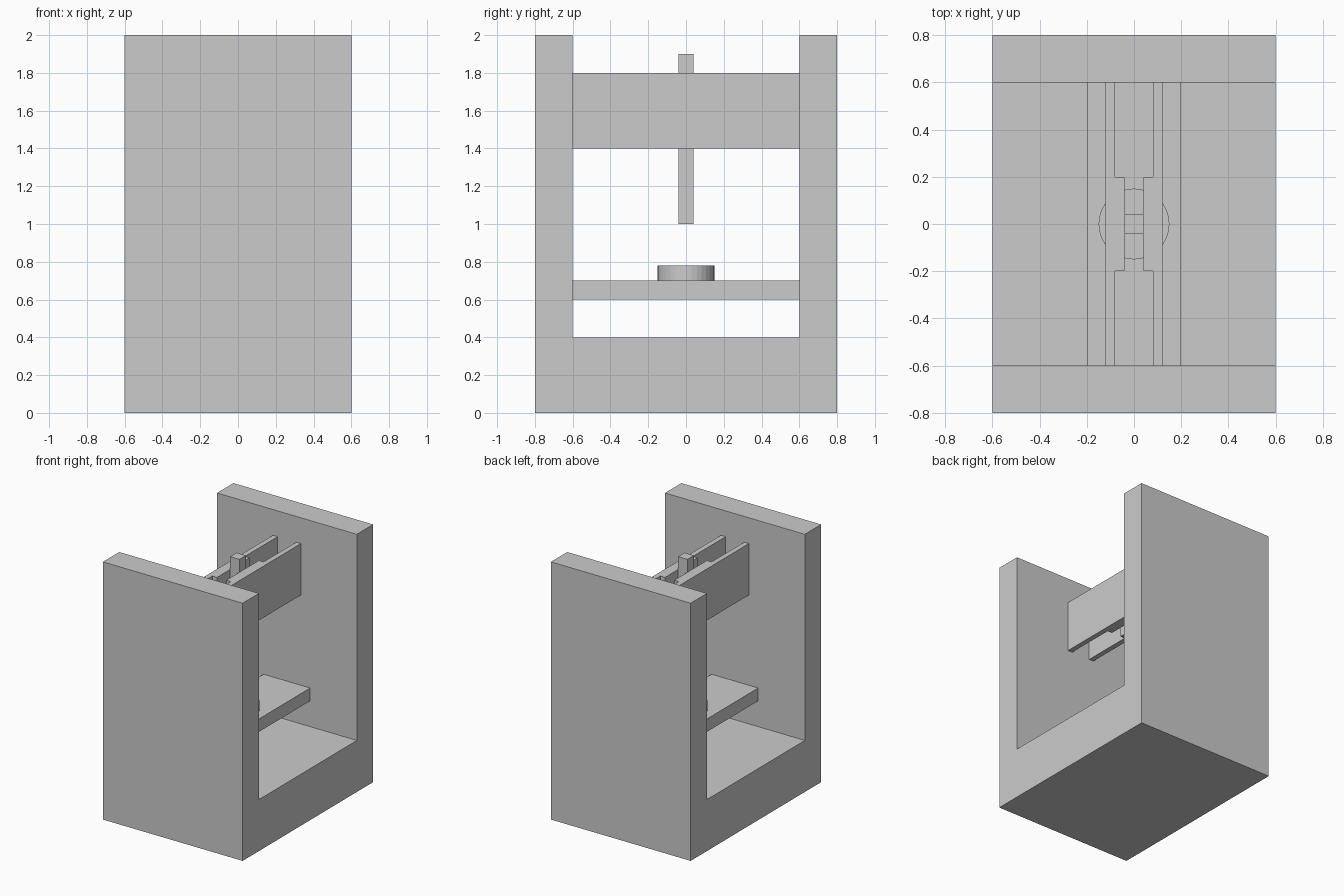
import bpy
import bmesh

if "Cube" in bpy.data.objects:
    bpy.data.objects.remove(bpy.data.objects["Cube"])


def prism(name, profile, axis, lo, hi):
    """Extrude a closed 2D profile along x (profile in y,z) or z (profile in x,y)."""
    bm = bmesh.new()
    place = (lambda a, b: (lo, a, b)) if axis == 'x' else (lambda a, b: (a, b, lo))
    face = bm.faces.new([bm.verts.new(place(a, b)) for a, b in profile])
    moved = bmesh.ops.extrude_face_region(bm, geom=[face])['geom']
    step = (hi - lo, 0, 0) if axis == 'x' else (0, 0, hi - lo)
    bmesh.ops.translate(bm, vec=step, verts=[g for g in moved if isinstance(g, bmesh.types.BMVert)])
    bmesh.ops.recalc_face_normals(bm, faces=bm.faces)
    mesh = bpy.data.meshes.new(name)
    bm.to_mesh(mesh)
    bm.free()
    obj = bpy.data.objects.new(name, mesh)
    bpy.context.collection.objects.link(obj)
    return obj


def rect(a, b):
    return [(-a, -b), (a, -b), (a, b), (-a, b)]


# U-shaped frame: base block with two upright walls
prism("frame", [(-0.8, 0), (0.8, 0), (0.8, 2), (0.6, 2), (0.6, 0.4),
                (-0.6, 0.4), (-0.6, 2), (-0.8, 2)], 'x', -0.6, 0.6)

# Table spanning the walls
prism("table", rect(0.2, 0.6), 'z', 0.6, 0.7)

# Paired cross rails, each with a thicker guide pad in the middle
rail = [(0.12, -0.6), (0.12, 0.6), (0.08, 0.6), (0.08, 0.2),
        (0.04, 0.2), (0.04, -0.2), (0.08, -0.2), (0.08, -0.6)]
for side, label in ((1, "right"), (-1, "left")):
    prism(f"guide_rail_{label}", [(side * x, y) for x, y in rail], 'z', 1.4, 1.8)

# Sliding ram held between the guide pads
prism("ram", rect(0.04, 0.04), 'z', 1.0, 1.9)

# Round anvil on the table
bpy.ops.mesh.primitive_cylinder_add(vertices=32, radius=0.15, depth=0.08, location=(0, 0, 0.74))
bpy.context.object.name = "anvil"
